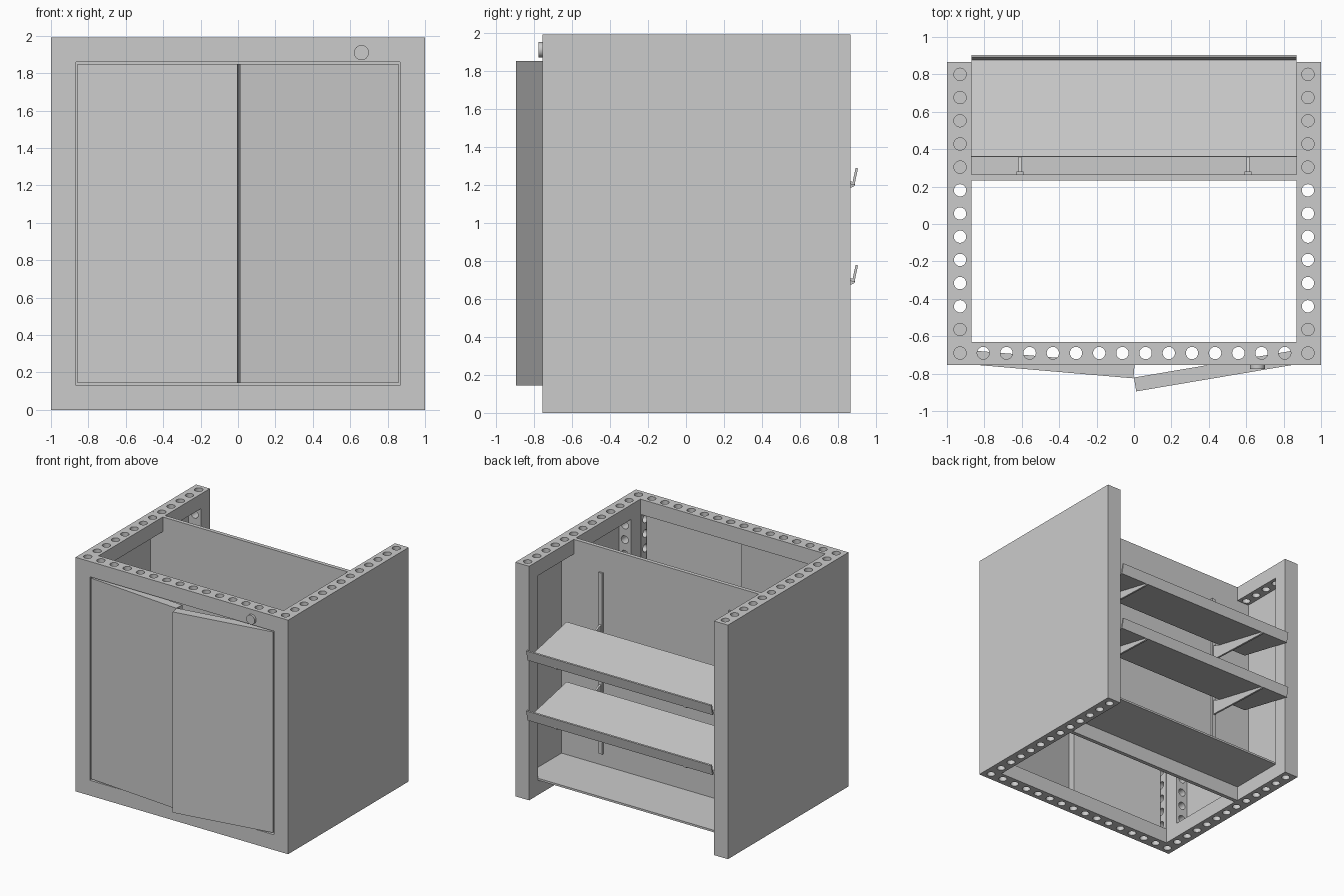
import bpy, bmesh, math
from mathutils import Vector, Matrix

if "Cube" in bpy.data.objects:
    bpy.data.objects.remove(bpy.data.objects["Cube"])

H = 1.99
PITCH = 0.124
R = 0.033


def finish(name, bm):
    bmesh.ops.recalc_face_normals(bm, faces=bm.faces)
    me = bpy.data.meshes.new(name)
    bm.to_mesh(me)
    bm.free()
    ob = bpy.data.objects.new(name, me)
    bpy.context.collection.objects.link(ob)
    return ob


def box(name, x, y, z):
    bm = bmesh.new()
    bmesh.ops.create_cube(bm, size=1)
    for v in bm.verts:
        v.co = Vector([(a + b) / 2 + c * (b - a) for (a, b), c in zip((x, y, z), v.co)])
    return finish(name, bm)


def prism(name, pts, x0, x1):
    """Extrude a (y, z) profile along x."""
    bm = bmesh.new()
    f = bm.faces.new([bm.verts.new((x0, y, z)) for y, z in pts])
    ext = bmesh.ops.extrude_face_region(bm, geom=[f])
    vs = [g for g in ext['geom'] if isinstance(g, bmesh.types.BMVert)]
    bmesh.ops.translate(bm, verts=vs, vec=(x1 - x0, 0, 0))
    return finish(name, bm)


def ring(name, outer, inner, d0, d1, axis):
    """Rectangular frame; outer/inner = (u0, u1, z0, z1), depth along x or y."""
    bm = bmesh.new()
    loops = []
    for d in (d0, d1):
        for (u0, u1, z0, z1) in (outer, inner):
            loops.append([bm.verts.new((u, d, z) if axis == 'Y' else (d, u, z))
                          for u, z in ((u0, z0), (u1, z0), (u1, z1), (u0, z1))])
    of, inf, ob, inb = loops
    for a, b in ((of, inf), (inf, inb), (inb, ob), (ob, of)):
        for i in range(4):
            j = (i + 1) % 4
            bm.faces.new((a[i], a[j], b[j], b[i]))
    return finish(name, bm)


def drill(ob, holes):
    """holes = list of (start, end) points for round cutters."""
    bm = bmesh.new()
    for a, b in holes:
        a, b = Vector(a), Vector(b)
        m = Matrix.Translation((a + b) / 2) @ (b - a).to_track_quat('Z', 'Y').to_matrix().to_4x4()
        bmesh.ops.create_cone(bm, cap_ends=True, segments=20, radius1=R, radius2=R,
                              depth=(b - a).length, matrix=m)
    cut = finish("hole_cutter", bm)
    mod = ob.modifiers.new("holes", 'BOOLEAN')
    mod.operation = 'DIFFERENCE'
    mod.solver = 'EXACT'
    mod.object = cut
    bpy.context.view_layer.objects.active = ob
    bpy.ops.object.modifier_apply(modifier=mod.name)
    bpy.data.objects.remove(cut)


rows_z = [H / 2 + (i - 6.5) * PITCH for i in range(14)]
beam_z = ((1.85, 2.02), (-0.03, 0.14))

# Front perforated frame
front = ring("front_frame", (-1, 1, 0, H), (-0.865, 0.865, 0.13, 1.86), -0.755, -0.63, 'Y')
holes = [((x, -0.69, a), (x, -0.69, b))
         for x in [(i - 7.5) * PITCH for i in range(16)] for a, b in beam_z]
holes += [((s * 0.85, -0.69, z), (s * 0.975, -0.69, z)) for s in (-1, 1) for z in rows_z]
drill(front, holes)

for s, side in ((-1, "left"), (1, "right")):
    # Side perforated frame and its outer cover
    fr = ring(side + "_frame", (-0.63, 0.865, 0, H), (-0.505, 0.745, 0.125, 1.865),
              s * 0.87, s * 0.985, 'X')
    holes = [((s * 0.93, 0.80 - i * PITCH, a), (s * 0.93, 0.80 - i * PITCH, b))
             for i in range(12) for a, b in beam_z]
    holes += [((s * 0.93, a, z), (s * 0.93, b, z))
              for a, b in ((-0.49, -0.61), (0.73, 0.84)) for z in rows_z]
    drill(fr, holes)
    box(side + "_cover", sorted((s * 0.985, s)), (-0.63, 0.865), (0, H))

    # Door, hinged at the outer edge and slightly open
    door = box(side + "_door", sorted((0, -s * 0.857)), (0, 0.075), (0.143, 1.85))
    door.location = (s * 0.857, -0.752, 0)
    door.rotation_euler.z = math.radians(9.6 if s > 0 else -4.9)

    # Wall panel wing reaching into the side frame, and slotted upright
    box(side + "_wall_wing", sorted((s * 0.87, s * 0.985)), (0.232, 0.265), (0.125, 1.865))
    box(side + "_upright", (s * 0.61 - 0.018, s * 0.61 + 0.018), (0.265, 0.28), (0.24, 1.78))

# Lock barrel
bm = bmesh.new()
bmesh.ops.create_cone(bm, cap_ends=True, segments=32, radius1=0.04, radius2=0.04, depth=0.03,
                      matrix=Matrix.Translation((0.66, -0.76, 1.91)) @ Matrix.Rotation(math.pi / 2, 4, 'X'))
finish("lock_barrel", bm)

# Dividing wall and flat bottom shelf
box("dividing_wall", (-0.87, 0.87), (0.232, 0.265), (0, H))
box("bottom_shelf", (-0.985, 0.985), (0.265, 0.745), (0.125, 0.142))

# Sloping display shelves with a lip, carried by tapered brackets
ang = math.radians(12)
d = Vector((math.cos(ang), -math.sin(ang)))
n = Vector((math.sin(ang), math.cos(ang)))
for name, z in (("lower", 0.815), ("upper", 1.325)):
    o = Vector((0.36, z))
    prof = [(0, 0), (0.528, 0), (0.528, 0.075), (0.541, 0.075), (0.541, -0.014), (0, -0.014)]
    prism(name + "_shelf", [o + d * a + n * b for a, b in prof], -0.87, 0.87)
    arm = [(0.27, 0.02), (0.36, -0.015), (0.865, -0.122), (0.888, -0.1), (0.888, -0.13),
           (0.87, -0.14), (0.6, -0.13), (0.27, -0.115)]
    for s, side in ((-1, "left"), (1, "right")):
        prism(name + "_" + side + "_bracket", [(y, z + h) for y, h in arm],
              s * 0.61 - 0.008, s * 0.61 + 0.008)

# Smooth the round holes and lock, keep corners sharp
bpy.ops.object.select_all(action='DESELECT')
for ob in bpy.data.objects:
    if "frame" in ob.name or "lock" in ob.name:
        ob.select_set(True)
        bpy.context.view_layer.objects.active = ob
bpy.ops.object.shade_smooth_by_angle(angle=math.radians(30))
